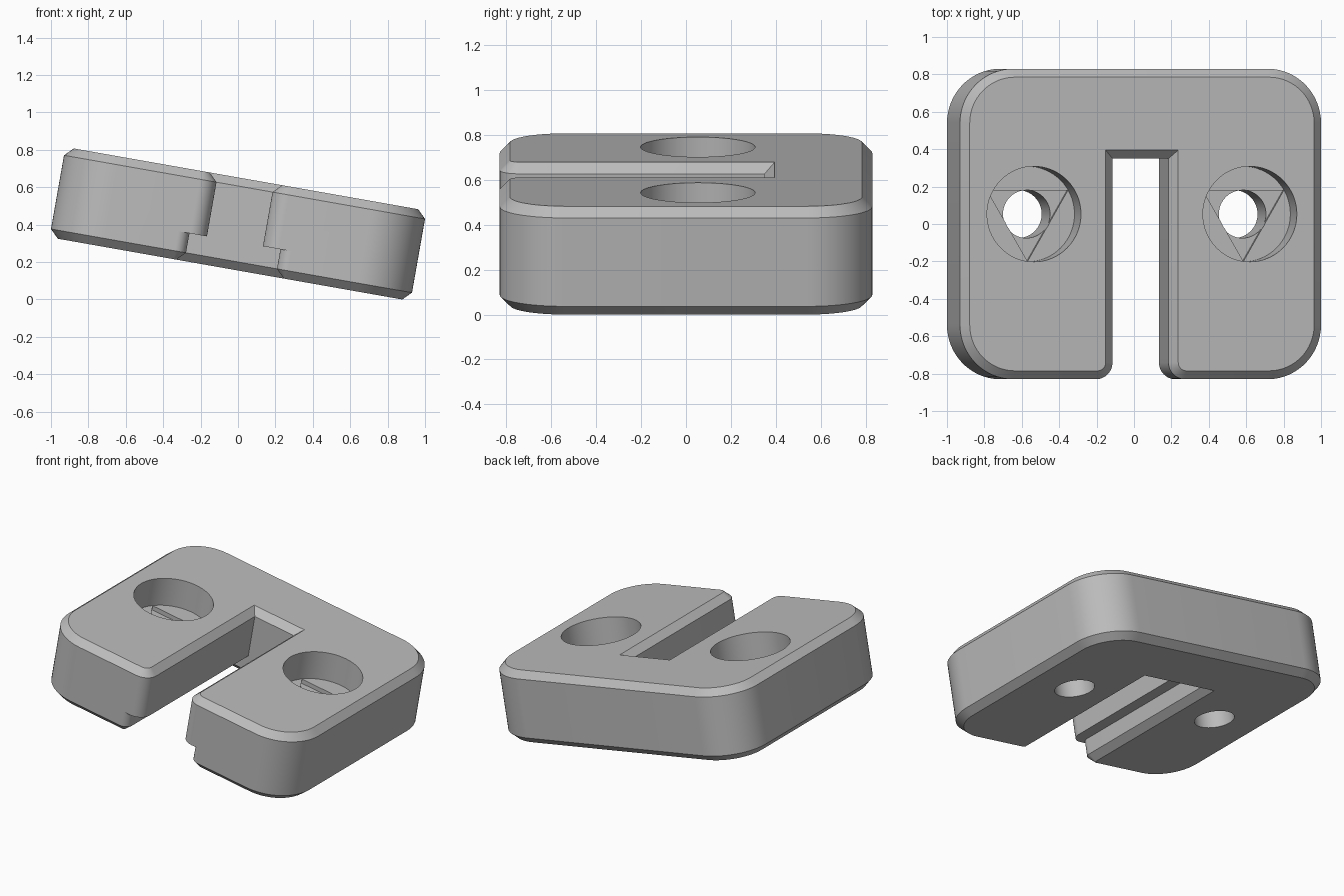
import bpy, bmesh
from math import sin, cos, radians
from mathutils import Matrix

if "Cube" in bpy.data.objects:
    bpy.data.objects.remove(bpy.data.objects["Cube"], do_unlink=True)

W, D, H = 0.98, 0.83, 0.245      # half width, depth and thickness
CORNER, CHAMFER = 0.29, 0.045
SLOT_END, LEDGE = 0.35, -0.094
TILT = radians(10)


def arc(cx, cy, r, start, steps=16):
    """Quarter circle, counter-clockwise from the start angle."""
    angles = [radians(start + 90 * i / steps) for i in range(steps + 1)]
    return [(cx + r * cos(a), cy + r * sin(a)) for a in angles]


def mirrored(half):
    return half + [(-x, y) for x, y in reversed(half)]


def body_outline(c):
    """Rounded U shape, inset by c."""
    s, r = 0.152, 0.09
    half = [(s + c, SLOT_END + c)]
    half += arc(s + r, -D + r, r - c, 180)
    half += arc(W - CORNER, -D + CORNER, CORNER - c, 270)
    half += arc(W - CORNER, D - CORNER, CORNER - c, 0)
    return mirrored(half)


def channel_outline(c):
    """Wide slot with a flared mouth, grown by c."""
    s, r = 0.247, 0.06
    half = [(s + c, SLOT_END + 0.002 + c)]
    half += arc(s + r, -D + r, r - c, 180)
    half.append((s + r, -1.0))
    return mirrored(half)


def loft(name, rings):
    """Closed solid through (outline, height) rings."""
    bm = bmesh.new()
    loops = [[bm.verts.new((x, y, z)) for x, y in pts] for pts, z in rings]
    n = len(loops[0])
    for low, high in zip(loops, loops[1:]):
        for i in range(n):
            j = (i + 1) % n
            bm.faces.new((low[i], low[j], high[j], high[i]))
    bm.faces.new(list(reversed(loops[0])))
    bm.faces.new(loops[-1])
    bmesh.ops.recalc_face_normals(bm, faces=bm.faces[:])
    mesh = bpy.data.meshes.new(name)
    bm.to_mesh(mesh)
    bm.free()
    obj = bpy.data.objects.new(name, mesh)
    bpy.context.collection.objects.link(obj)
    return obj


def prism(name, x, r, sides, z0, z1):
    """Upright prism with one corner towards the front."""
    step = 360 / sides
    pts = [(x + r * cos(radians(i * step - 90)),
            0.053 + r * sin(radians(i * step - 90))) for i in range(sides)]
    return loft(name, [(pts, z0), (pts, z1)])


# Chamfered block with the narrow slot
block = loft("slotted_block", [
    (body_outline(CHAMFER), -H), (body_outline(0), -H + CHAMFER),
    (body_outline(0), H - CHAMFER), (body_outline(CHAMFER), H)])

# Wide lower channel, then the stepped screw holes
cutters = [loft("channel_cutter", [
    (channel_outline(CHAMFER), -H - 0.1), (channel_outline(CHAMFER), -H),
    (channel_outline(0), -H + CHAMFER), (channel_outline(0), LEDGE)])]
for side in (-1, 1):
    x = side * 0.586
    cutters.append(prism("screw_head_cutter", x, 0.255, 64, 0.045, 0.4))
    cutters.append(prism("triangle_pocket_cutter", x, 0.253, 3, 0.015, 0.2))
    cutters.append(prism("screw_hole_cutter", x, 0.128, 64, -0.4, 0.2))

bpy.ops.object.select_all(action='DESELECT')
bpy.context.view_layer.objects.active = block
block.select_set(True)
for cutter in cutters:
    cutter.hide_render = True
    cut = block.modifiers.new("cut", 'BOOLEAN')
    cut.operation = 'DIFFERENCE'
    cut.solver = 'EXACT'
    cut.object = cutter
    bpy.ops.object.modifier_apply(modifier=cut.name)
    bpy.data.objects.remove(cutter, do_unlink=True)

# Tilt the block and rest it on the ground
block.data.transform(Matrix.Rotation(TILT, 4, 'Y'))
lowest = min(v.co.z for v in block.data.vertices)
block.data.transform(Matrix.Translation((0, 0, -lowest)))

# Plain grey finish
grey = bpy.data.materials.new("plain_grey")
grey.use_nodes = True
colour = (0.5, 0.5, 0.5, 1)
grey.diffuse_color = colour
grey.node_tree.nodes["Principled BSDF"].inputs["Base Color"].default_value = colour
block.data.materials.clear()
block.data.materials.append(grey)
bpy.ops.object.shade_smooth_by_angle(angle=radians(30))
